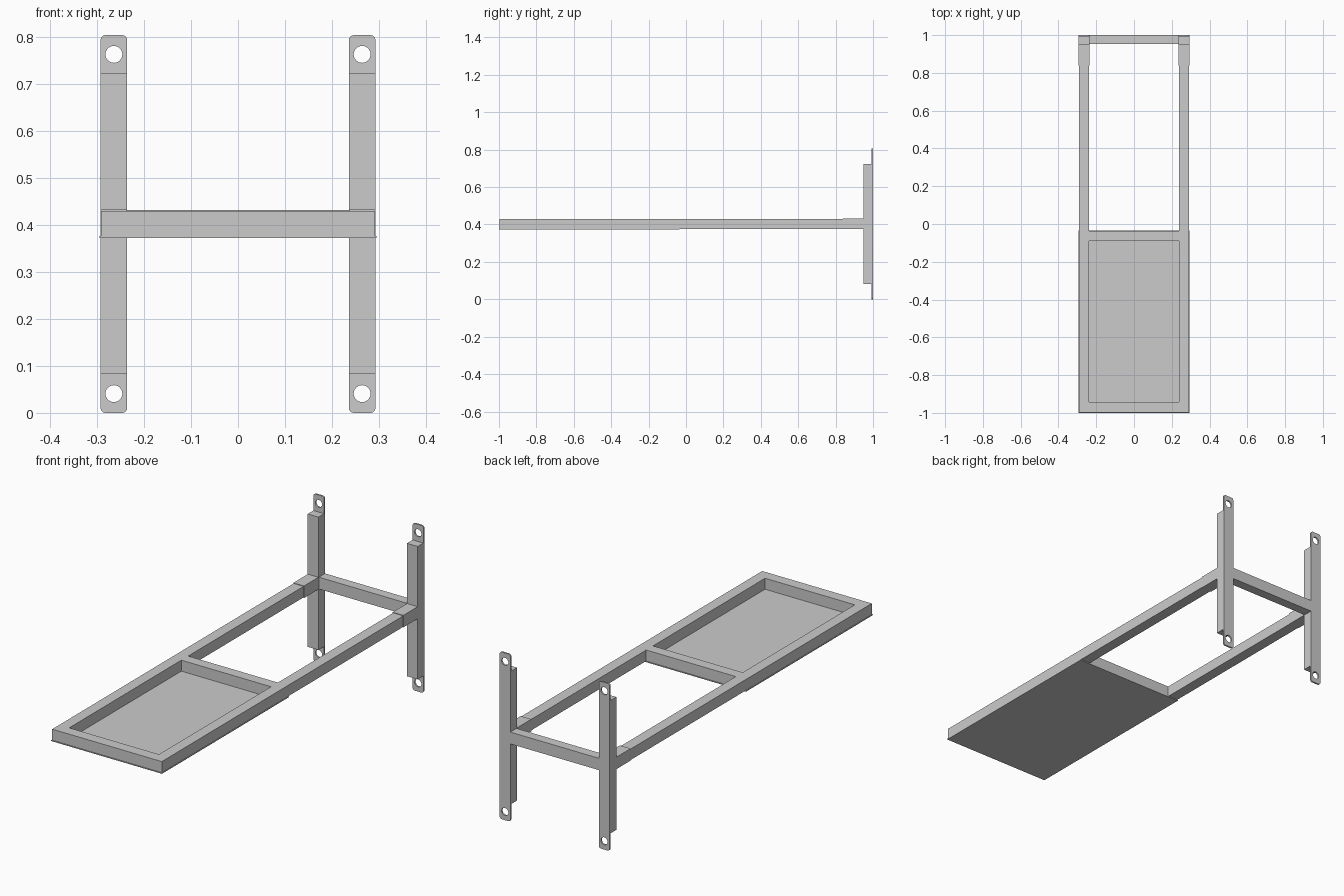
import bpy, bmesh, math
from mathutils import Matrix, Vector

if "Cube" in bpy.data.objects:
    bpy.data.objects.remove(bpy.data.objects["Cube"])


def prism(name, pts, axis, a, b):
    """Extrude a flat profile along an axis (0: yz profile, 1: xz profile, 2: xy profile)."""
    def place(p, t):
        q = list(p)
        q.insert(axis, t)
        return Vector(q)
    bm = bmesh.new()
    face = bm.faces.new([bm.verts.new(place(p, a)) for p in pts])
    ext = bmesh.ops.extrude_face_region(bm, geom=[face])
    move = place((0, 0), b - a)
    bmesh.ops.translate(bm, vec=move, verts=[v for v in ext["geom"] if isinstance(v, bmesh.types.BMVert)])
    bmesh.ops.recalc_face_normals(bm, faces=bm.faces)
    me = bpy.data.meshes.new(name)
    bm.to_mesh(me)
    bm.free()
    ob = bpy.data.objects.new(name, me)
    bpy.context.collection.objects.link(ob)
    return ob


def box(name, x0, x1, y0, y1, z0, z1):
    return prism(name, [(x0, y0), (x1, y0), (x1, y1), (x0, y1)], 2, z0, z1)


def arc(cx, cz, r, a0, a1, n):
    return [(cx + r * math.cos(math.radians(a0 + (a1 - a0) * i / n)),
             cz + r * math.sin(math.radians(a0 + (a1 - a0) * i / n))) for i in range(n + 1)]


def plate(name, cx):
    """Rounded wall plate with two bolt holes, from a filled curve."""
    w, h, r = 0.0285, 0.805, 0.011
    outline = (arc(cx + w - r, r, r, -90, 0, 6) + arc(cx + w - r, h - r, r, 0, 90, 6)
               + arc(cx - w + r, h - r, r, 90, 180, 6) + arc(cx - w + r, r, r, 180, 270, 6))
    holes = [arc(cx, z, 0.018, 0, 360, 32)[:-1] for z in (0.041, 0.764)]
    cu = bpy.data.curves.new(name, 'CURVE')
    cu.dimensions = '2D'
    cu.fill_mode = 'BOTH'
    cu.extrude = 0.004
    for loop in [outline] + holes:
        s = cu.splines.new('POLY')
        s.points.add(len(loop) - 1)
        for p, (x, z) in zip(s.points, loop):
            p.co = (x, z, 0, 1)
        s.use_cyclic_u = True
    ob = bpy.data.objects.new(name, cu)
    ob.matrix_world = Matrix.Translation((0, 0.996, 0)) @ Matrix.Rotation(math.pi / 2, 4, 'X')
    bpy.context.collection.objects.link(ob)
    bpy.ops.object.select_all(action='DESELECT')
    ob.select_set(True)
    bpy.context.view_layer.objects.active = ob
    bpy.ops.object.convert(target='MESH')


ZB, ZM, ZT = 0.377, 0.404, 0.430       # rail bottom, lap joint, top
XI, XO = 0.239, 0.292                  # rail inner and outer faces
LAPS = [(-0.997, -0.943), (-0.09, -0.038)]

# Long side rails, notched underneath for the half-lap cross beams
rail = [(-0.997, ZM), (-0.943, ZM), (-0.943, ZB), (-0.09, ZB), (-0.09, ZM), (-0.038, ZM),
        (-0.038, ZB), (0.95, ZB), (0.95, ZT), (-0.997, ZT)]
for side, s in (("left", -1), ("right", 1)):
    x0, x1 = sorted((s * XI, s * XO))
    prism(side + "_rail", rail, 0, x0, x1)
    # Bracket: rail sleeve, upright post and wall plate
    cx = s * 0.2645
    p0, p1 = cx - 0.0285, cx + 0.0285
    box(side + "_sleeve", p0, p1, 0.84, 0.95, ZB - 0.002, ZT + 0.003)
    box(side + "_post", p0, p1, 0.949, 0.992, 0.083, 0.723)
    plate(side + "_wall_plate", cx)

# Cross beams with halved ends
beam = [(-XO, ZB), (XO, ZB), (XO, ZM), (XI, ZM), (XI, ZT), (-XI, ZT), (-XI, ZM), (-XO, ZM)]
for name, (y0, y1) in zip(("front_cross_beam", "middle_cross_beam"), LAPS):
    prism(name, beam, 1, y0, y1)

# Back cross beam between the wall plates
box("back_cross_beam", -0.236, 0.236, 0.953, 1.0, ZB - 0.002, ZT + 0.002)

# Thin panel under the front bay
box("bottom_panel", -0.295, 0.295, -1.0, -0.035, 0.373, ZB)
